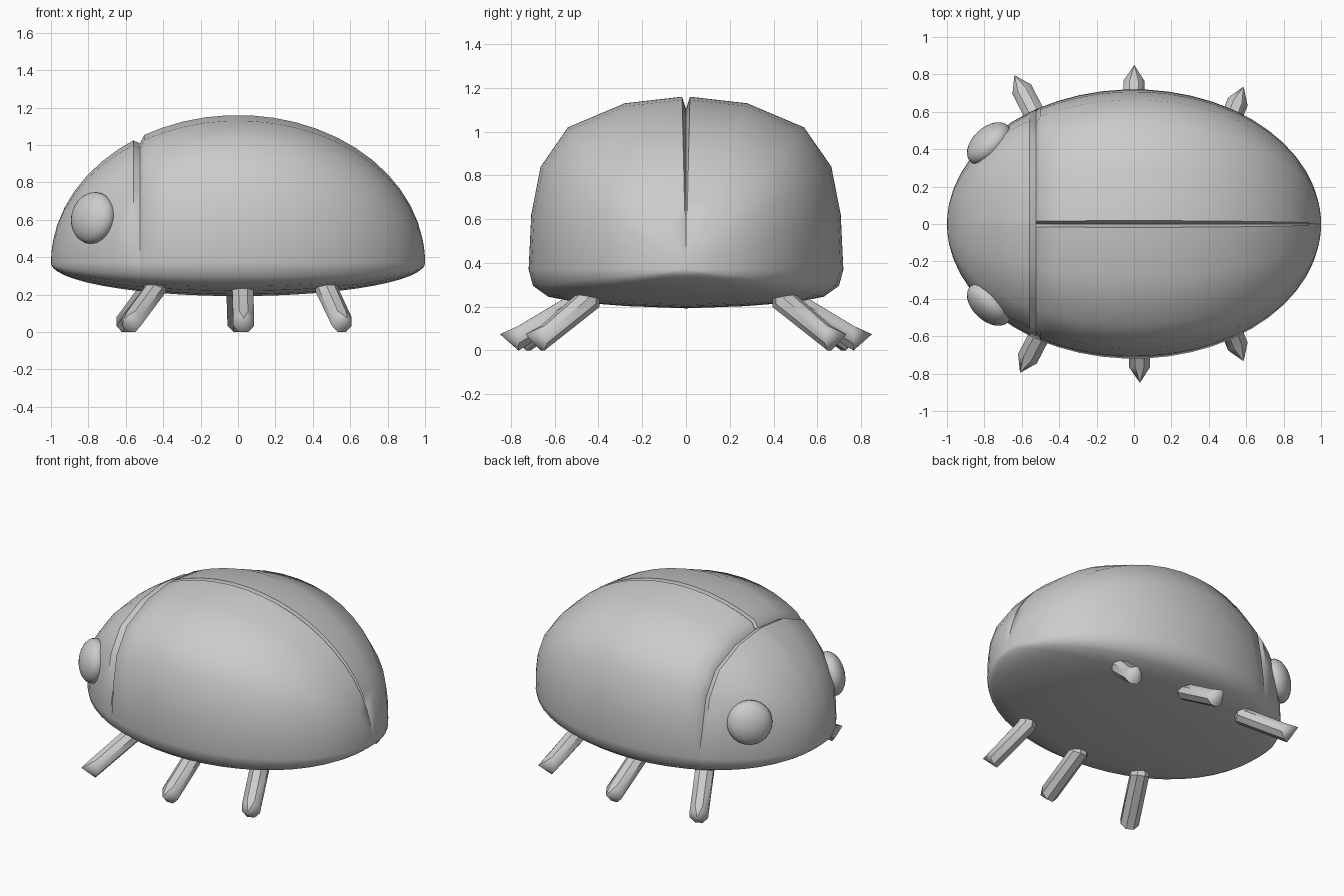
import bpy
from math import sin, cos, pi, sqrt, radians
from mathutils import Vector

if "Cube" in bpy.data.objects:
    bpy.data.objects.remove(bpy.data.objects["Cube"])

RIM = 0.37     # height of the widest outline
NECK = -0.525  # seam between head and wing cases

# half cross-section at mid-body (y, height above rim), bottom to top
HALF = [(0, -.178), (.27, -.168), (.5, -.15), (.63, -.125), (.70, -.075), (.72, 0),
        (.708, .25), (.665, .47), (.54, .65), (.28, .76), (.018, .79)]


def make(name, verts, faces, angle):
    me = bpy.data.meshes.new(name)
    me.from_pydata(verts, [], faces)
    me.update()
    ob = bpy.data.objects.new(name, me)
    bpy.context.collection.objects.link(ob)
    bpy.ops.object.select_all(action='DESELECT')
    ob.select_set(True)
    bpy.context.view_layer.objects.active = ob
    bpy.ops.object.mode_set(mode='EDIT')
    bpy.ops.mesh.select_all(action='SELECT')
    bpy.ops.mesh.normals_make_consistent(inside=False)
    bpy.ops.object.mode_set(mode='OBJECT')
    bpy.ops.object.shade_smooth_by_angle(angle=radians(angle))
    return ob


def bridge(rings, n):
    return [(r * n + i, r * n + (i + 1) % n, (r + 1) * n + (i + 1) % n, (r + 1) * n + i)
            for r in range(rings - 1) for i in range(n)]


def body_part(name, xs, tip, groove):
    verts = []
    for x in xs:
        s = sqrt(1 - x * x)
        pinch = .95 if x == NECK else 1
        mid = (0, .735 if groove and x != NECK else .79)
        section = HALF + [mid] + [(-y, z) for y, z in HALF[:0:-1]]
        for y, z in section:
            k = s * (pinch if z > 0 else 1)
            verts.append((x, y * k, RIM + z * k))
    n = len(HALF) * 2
    faces = bridge(len(xs), n)
    # close the pointed end
    verts.append((tip, 0, RIM))
    last = (len(xs) - 1) * n
    faces += [(last + i, last + (i + 1) % n, len(verts) - 1) for i in range(n)]
    make(name, verts, faces, 50)


# head: from the seam to the nose
head_xs = [NECK, -.56] + [-cos(radians(a)) for a in (50, 43, 36, 29, 22, 15, 9, 4)]
body_part("head", head_xs, -1, False)

# wing cases and belly: from the seam to the tail, split by a groove on top
shell_xs = [NECK, -.50] + [-cos(radians(a)) for a in list(range(66, 172, 7)) + [174, 177]]
body_part("wing_cases", shell_xs, 1, True)

# eyes: flattened spheres lying on the head surface
for side, label in ((-1, "right"), (1, "left")):
    normal = Vector((-.67, .72 * side, .18))
    bpy.ops.mesh.primitive_uv_sphere_add(segments=24, ring_count=14, radius=1,
                                         location=(-.775, .43 * side, .61))
    eye = bpy.context.object
    eye.name = label + "_eye"
    eye.scale = (.14, .14, .085)
    eye.rotation_euler = normal.to_track_quat('Z', 'Y').to_euler()
    bpy.ops.object.shade_smooth()


def leg(name, hip, foot):
    # eight-sided rod: short stub, bent shin and pointed toe
    hip, foot = Vector(hip), Vector(foot)
    out = Vector((foot.x - hip.x, foot.y - hip.y, 0)).normalized()
    across = Vector((-out.y, out.x, 0))
    up = Vector((0, 0, 1))
    rings = [(hip + up * .14, out), (hip, (out + up * .55).normalized()), (foot, up)]
    n = 8
    verts = []
    for c, axis in rings:
        for i in range(n):
            a = 2 * pi * (i + .5) / n
            verts.append(c + .061 * (across * cos(a) + axis * sin(a)))
    faces = bridge(len(rings), n) + [tuple(range(n))]
    verts.append(foot + out * .085 + up * .018)
    faces += [(2 * n + i, 2 * n + (i + 1) % n, 3 * n) for i in range(n)]
    make(name, verts, faces, 40)


# three pairs of legs
for side, label, dx in ((-1, "right", .015), (1, "left", -.015)):
    leg(f"front_{label}_leg", (-.46 + dx, .48 * side, .225), (-.585 + dx, .72 * side, .056))
    leg(f"middle_{label}_leg", (.01 + dx, .50 * side, .215), (.015 + dx, .765 * side, .056))
    leg(f"rear_{label}_leg", (.475, .45 * side, .225), (.555, .655 * side, .056))
